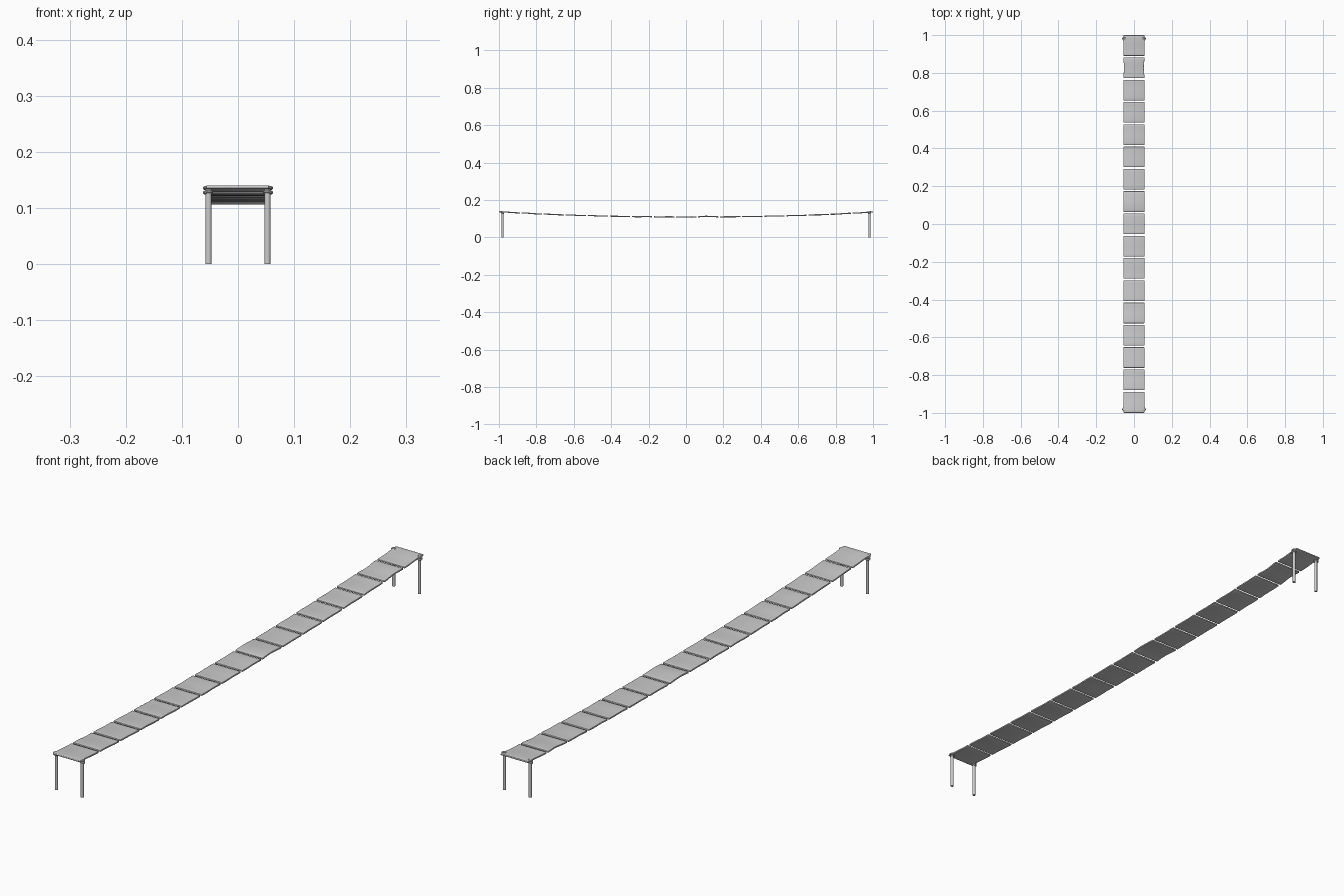
import bpy, bmesh, math, random

if "Cube" in bpy.data.objects:
    bpy.data.objects.remove(bpy.data.objects["Cube"])
random.seed(4)

COUNT, PITCH, LENGTH, HALF_W, THICK = 17, 0.1180, 0.109, 0.056, 0.006


def sag(y):
    # sagging bridge line, slightly higher at the front end
    return 0.1095 + 0.027 * abs(y) ** 2.3 - 0.001 * y


def smooth(obj):
    bpy.context.view_layer.objects.active = obj
    obj.select_set(True)
    bpy.ops.object.shade_smooth_by_angle(angle=math.radians(35))
    obj.select_set(False)


def plank(i):
    # worn, gently warped board with rounded edges
    yc = (i - (COUNT - 1) / 2) * PITCH + 0.001
    lift = 0.003 if i == 9 else 0.0
    notch = 0.004 if i == 15 else 0.0008
    wave = random.uniform(-0.0009, 0.0009)
    bm = bmesh.new()
    bmesh.ops.create_grid(bm, x_segments=2, y_segments=8, size=1)
    for v in bm.verts:
        t = v.co.y
        y = yc + t * LENGTH / 2
        x = v.co.x * (HALF_W - notch * math.cos(t * math.pi / 2) ** 2)
        z = sag(y) + wave * math.sin(t * math.pi) + lift * (1 - t * t)
        v.co = (x - 0.0005, y, z)
    me = bpy.data.meshes.new("plank")
    bm.to_mesh(me)
    bm.free()
    obj = bpy.data.objects.new(f"plank_{i + 1:02d}", me)
    bpy.context.collection.objects.link(obj)
    s = obj.modifiers.new("thickness", "SOLIDIFY")
    s.thickness, s.offset = THICK, 0
    b = obj.modifiers.new("soft_edges", "BEVEL")
    b.width, b.segments = 0.0015, 2
    smooth(obj)


for i in range(COUNT):
    plank(i)

# corner posts with two rope bindings each
for end, sy in (("front", -1), ("back", 1)):
    for side, sx in (("left", -1), ("right", 1)):
        x, y = sx * 0.0525, sy * 0.981
        top = 0.139 if sy < 0 else 0.135
        bpy.ops.mesh.primitive_cylinder_add(vertices=16, radius=0.0055, depth=top,
                                            location=(x, y, top / 2))
        post = bpy.context.object
        post.name = f"{end}_{side}_post"
        smooth(post)
        for k, z in enumerate((0.128, 0.136)):
            bpy.ops.mesh.primitive_torus_add(
                major_radius=0.0065, minor_radius=0.0028, major_segments=20, minor_segments=8,
                location=(x + sx * 0.001, y, z), rotation=(0.2 * sy, 0.1 * sx, 0))
            ring = bpy.context.object
            ring.name = f"{end}_{side}_binding_{k + 1}"
            smooth(ring)

# cross bar beneath each end plank's outer edge
for end, sy in (("front", -1), ("back", 1)):
    bpy.ops.mesh.primitive_cylinder_add(vertices=12, radius=0.003, depth=0.108,
                                        location=(0, sy * 0.9965, sag(sy)),
                                        rotation=(0, math.pi / 2, 0))
    bar = bpy.context.object
    bar.name = f"{end}_cross_bar"
    smooth(bar)
